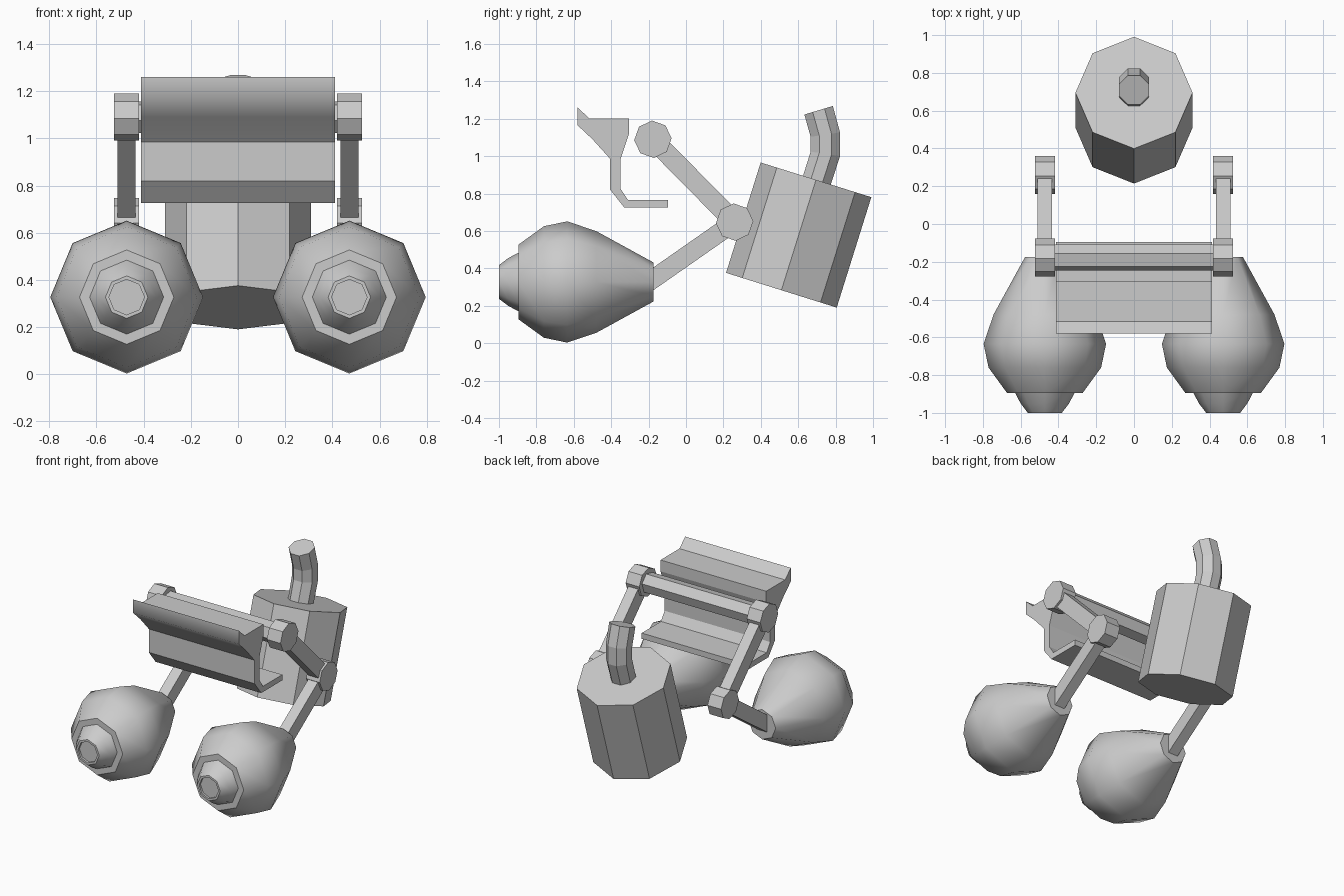
import bpy, bmesh
from math import radians, pi, cos, sin
from mathutils import Vector

if "Cube" in bpy.data.objects:
    bpy.data.objects.remove(bpy.data.objects["Cube"], do_unlink=True)

grey = bpy.data.materials.new("plain grey")
grey.use_nodes = True
COLOUR = (0.6, 0.6, 0.6, 1)
grey.diffuse_color = COLOUR
grey.node_tree.nodes["Principled BSDF"].inputs["Base Color"].default_value = COLOUR

X, Y = Vector((1, 0, 0)), Vector((0, 1, 0))


def finish(name, bm):
    bmesh.ops.recalc_face_normals(bm, faces=bm.faces)
    mesh = bpy.data.meshes.new(name)
    bm.to_mesh(mesh)
    bm.free()
    mesh.materials.append(grey)
    obj = bpy.data.objects.new(name, mesh)
    bpy.context.collection.objects.link(obj)
    return obj


def tube(name, stations, sides=8, turn=0.0):
    """Capped tube through (centre, axis, radius) stations."""
    bm = bmesh.new()
    rings = []
    for centre, axis, radius in stations:
        axis = Vector(axis).normalized()
        u = Y if abs(axis.x) > 0.9 else X
        v = axis.cross(u)
        ring = []
        for i in range(sides):
            a = radians(turn) + 2 * pi * i / sides
            ring.append(bm.verts.new(Vector(centre) + radius * (cos(a) * u + sin(a) * v)))
        rings.append(ring)
    for a, b in zip(rings, rings[1:]):
        for i in range(sides):
            j = (i + 1) % sides
            bm.faces.new((a[i], a[j], b[j], b[i]))
    bm.faces.new(rings[0])
    bm.faces.new(rings[-1])
    return finish(name, bm)


def extrude_x(name, outline, x0, x1, smooth=()):
    """Solid from a (y, z) outline; sides listed in smooth are shaded smooth."""
    bm = bmesh.new()
    a, b = [[bm.verts.new((x, y, z)) for y, z in outline] for x in (x0, x1)]
    for i in range(len(a)):
        j = (i + 1) % len(a)
        bm.faces.new((a[i], a[j], b[j], b[i])).smooth = i in smooth
    bm.faces.new(a)
    bm.faces.new(b)
    return finish(name, bm)


def beam(name, start, end, thickness, x, width):
    """Straight rectangular arm between two (y, z) points."""
    p, q = Vector(start), Vector(end)
    d = (q - p).normalized() * thickness / 2
    n = Vector((-d.y, d.x))
    return extrude_x(name, [p + n, q + n, q - n, p - n], x - width / 2, x + width / 2)


SHOULDER, ELBOW = (-0.177, 1.09), (0.26, 0.647)
SIDE_X = 0.472

# Pod profile from rear to nose: (y, radius)
POD = [(-0.175, 0.105), (-0.48, 0.272), (-0.635, 0.324), (-0.76, 0.298),
       (-0.895, 0.2), (-0.895, 0.157), (-0.95, 0.128), (-1.0, 0.09),
       (-1.0, 0.075), (-0.985, 0.075)]

for side, sx in (("left", SIDE_X), ("right", -SIDE_X)):
    pod = tube(side + "_pod", [((sx, y, 0.327), -Y, r) for y, r in POD])
    bpy.ops.object.select_all(action="DESELECT")
    pod.select_set(True)
    bpy.context.view_layer.objects.active = pod
    bpy.ops.object.shade_smooth_by_angle(angle=radians(50))

    # Joint discs and the arms between them
    for part, (y, z) in (("shoulder", SHOULDER), ("elbow", ELBOW)):
        tube(f"{side}_{part}_joint",
             [((sx + dx, y, z), X, 0.1) for dx in (-0.053, 0.053)], turn=3)
    beam(side + "_upper_arm", SHOULDER, ELBOW, 0.105, sx, 0.076)
    beam(side + "_lower_arm", ELBOW, (-0.23, 0.305), 0.1, sx, 0.076)

# Hexagonal bar joining the shoulders
tube("cross_bar", [((x, *SHOULDER), X, 0.07) for x in (-0.45, 0.45)], sides=6, turn=12)

# Front shield with flared top and folded bottom lip
extrude_x("front_shield",
          [(-0.58, 1.26), (-0.58, 1.165), (-0.5, 1.09), (-0.405, 0.985),
           (-0.405, 0.82), (-0.33, 0.725), (-0.095, 0.725), (-0.095, 0.765),
           (-0.31, 0.765), (-0.35, 0.825), (-0.35, 0.985), (-0.305, 1.12),
           (-0.305, 1.2), (-0.515, 1.2)],
          -0.412, 0.412, smooth=(0, 1, 2))

# Tilted rear tank
TILT = Vector((0, 0.185, 0.59))
BASE = Vector((0, 0.51, 0.283))
tube("rear_tank", [(BASE, TILT, 0.31), (BASE + TILT, TILT, 0.31)])

# Bent pipe on top of the tank
tube("exhaust_pipe",
     [((0, 0.69, 0.84), TILT, 0.084),
      ((0, 0.745, 1.012), (0, 0.15, 1), 0.086),
      ((0, 0.745, 1.115), (0, -0.15, 1), 0.086),
      ((0, 0.709, 1.245), (0, -0.3, 1), 0.086)], turn=22.5)
